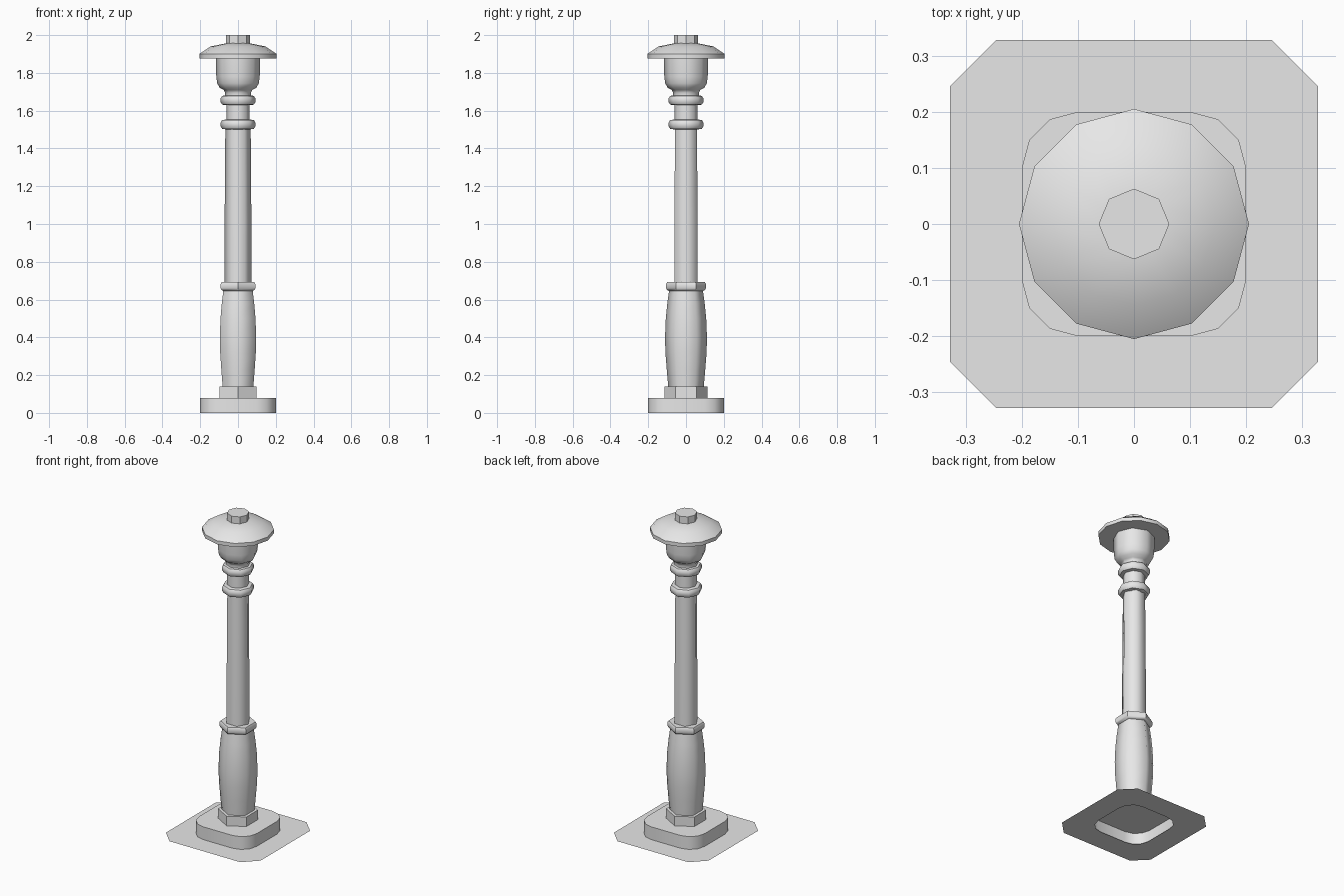
import bpy, bmesh, math

cube = bpy.data.objects.get("Cube")
if cube:
    bpy.data.objects.remove(cube, do_unlink=True)

grey = bpy.data.materials.new("light grey")
grey.use_nodes = True
grey.diffuse_color = (0.8, 0.8, 0.8, 1)
grey.node_tree.nodes["Principled BSDF"].inputs["Base Color"].default_value = (0.8, 0.8, 0.8, 1)


def finish(name, bm, angle):
    bmesh.ops.recalc_face_normals(bm, faces=bm.faces)
    mesh = bpy.data.meshes.new(name)
    bm.to_mesh(mesh)
    bm.free()
    mesh.materials.append(grey)
    obj = bpy.data.objects.new(name, mesh)
    bpy.context.collection.objects.link(obj)
    bpy.ops.object.select_all(action='DESELECT')
    obj.select_set(True)
    bpy.context.view_layer.objects.active = obj
    bpy.ops.object.shade_smooth_by_angle(angle=math.radians(angle))
    return obj


def loft(name, loops, angle=35, cap_bottom=True, cap_top=True):
    """Skin a stack of point loops."""
    bm = bmesh.new()
    rings = [[bm.verts.new(p) for p in loop] for loop in loops]
    n = len(rings[0])
    for low, high in zip(rings, rings[1:]):
        for i in range(n):
            j = (i + 1) % n
            bm.faces.new((low[i], low[j], high[j], high[i]))
    if cap_bottom:
        bm.faces.new(rings[0])
    if cap_top:
        bm.faces.new(rings[-1])
    return finish(name, bm, angle)


def turned(name, sides, profile, angle=35, start=0.0):
    """Turn a (radius, height) profile with a given number of sides."""
    turns = [start + math.tau * i / sides for i in range(sides)]
    return loft(name, [[(r * math.cos(a), r * math.sin(a), z) for a in turns]
                       for r, z in profile], angle)


def rounded_square(half, z):
    """Square whose corners are quarter circles of half its half-width."""
    loop = []
    for q in range(4):
        for s in range(4):
            a = math.radians(90 * q + 30 * s)
            c = math.radians(90 * q + 45)
            centre = half / 2 * math.sqrt(2)
            loop.append((centre * math.cos(c) + half / 2 * math.cos(a),
                         centre * math.sin(c) + half / 2 * math.sin(a), z))
    return loop


# Thin ground sheet with clipped corners and an opening under the base
outer = []
for sx, sy in ((1, 1), (-1, 1), (-1, -1), (1, -1)):
    pair = [(sx * 0.328, sy * 0.245, 0), (sx * 0.245, sy * 0.328, 0)]
    if sx * sy < 0:
        pair.reverse()
    first, last = pair
    outer += [first, first, last, last]
bm = bmesh.new()
inner_verts = [bm.verts.new(p) for p in rounded_square(0.185, 0)]
outer_verts = [bm.verts.new(p) for p in outer]
for i in range(16):
    j = (i + 1) % 16
    bm.faces.new((inner_verts[i], outer_verts[i], outer_verts[j], inner_verts[j]))
bmesh.ops.remove_doubles(bm, verts=bm.verts, dist=0.0001)
if sum(f.normal.z for f in bm.faces) < 0:
    bmesh.ops.reverse_faces(bm, faces=bm.faces)
finish("ground_sheet", bm, 35)

# Hollow base block
loft("base_block", [rounded_square(0.2, 0), rounded_square(0.2, 0.08)], cap_bottom=False)

# Hexagonal lower post
QUARTER = math.pi / 2
turned("plinth", 6, [(0.113, 0.08), (0.113, 0.14)], start=QUARTER)
turned("lower_post", 6, [(0.094, 0.14), (0.102, 0.23), (0.109, 0.32), (0.111, 0.4),
                         (0.107, 0.5), (0.099, 0.58), (0.088, 0.66)], 65, QUARTER)
turned("lower_collar", 6, [(0.088, 0.645), (0.1, 0.65), (0.106, 0.66),
                           (0.106, 0.682), (0.1, 0.692)], 50, QUARTER)

# Shaft
turned("shaft", 6, [(0.071, 0.69), (0.071, 1.0), (0.069, 1.25), (0.067, 1.52)], 65)
turned("neck", 8, [(0.062, 1.5), (0.062, 1.7)], 50)

# Rounded collars
for name, z in (("middle_collar", 1.527), ("upper_collar", 1.655)):
    turned(name, 8, [(0.066, z - 0.026), (0.084, z - 0.023), (0.092, z - 0.01),
                     (0.092, z + 0.01), (0.084, z + 0.023), (0.066, z + 0.026)], 50)

# Lamp bowl
turned("lamp_bowl", 8, [(0.07, 1.675), (0.068, 1.695), (0.076, 1.71), (0.098, 1.722),
                        (0.11, 1.745), (0.115, 1.78), (0.117, 1.88)], 50)

# Hat and finial
turned("hat", 12, [(0.205, 1.877), (0.205, 1.9), (0.145, 1.94), (0.06, 1.957)])
turned("finial", 8, [(0.063, 1.95), (0.063, 2.0)])
